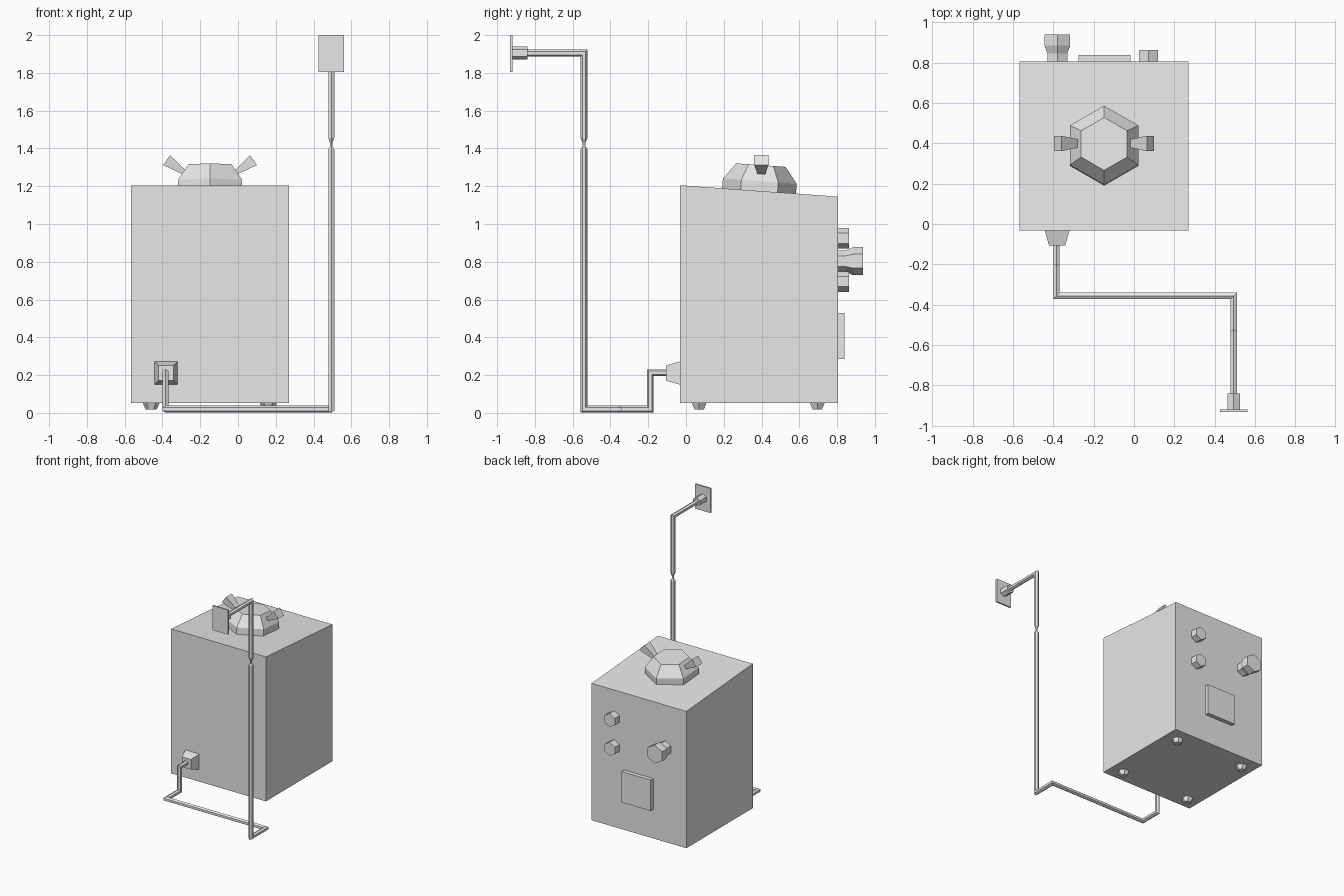
import bpy, bmesh, math
from mathutils import Matrix, Vector

if "Cube" in bpy.data.objects:
    bpy.data.objects.remove(bpy.data.objects["Cube"])

grey = bpy.data.materials.new("plain_grey")
grey.diffuse_color = (0.8, 0.8, 0.8, 1)
grey.use_nodes = True
grey.node_tree.nodes["Principled BSDF"].inputs["Base Color"].default_value = grey.diffuse_color


def make(name, rings):
    """Skin a list of equal-length vertex rings and cap both ends."""
    bm = bmesh.new()
    vs = [[bm.verts.new(p) for p in r] for r in rings]
    n = len(vs[0])
    for a, b in zip(vs, vs[1:]):
        for i in range(n):
            j = (i + 1) % n
            bm.faces.new((a[i], a[j], b[j], b[i]))
    bm.faces.new(vs[0])
    bm.faces.new(vs[-1])
    bmesh.ops.recalc_face_normals(bm, faces=bm.faces)
    me = bpy.data.meshes.new(name)
    bm.to_mesh(me)
    bm.free()
    me.materials.append(grey)
    ob = bpy.data.objects.new(name, me)
    bpy.context.collection.objects.link(ob)
    return ob


def loft(name, origin, rot, sections, n=6, start=90):
    """Sections are (height, half_x, half_y) along the rotated local z axis."""
    m = Matrix.Translation(origin) @ rot
    k = math.sqrt(2) if n == 4 else 1
    rings = []
    for h, rx, ry in sections:
        angs = [math.radians(start) + math.tau * i / n for i in range(n)]
        rings.append([m @ Vector((k * rx * math.cos(a), k * ry * math.sin(a), h)) for a in angs])
    return make(name, rings)


def sweep(name, path, r, n=6):
    """Mitred pipe along straight segments; the first one runs along -y."""
    pts = [Vector(p) for p in path]
    dirs = [(b - a).normalized() for a, b in zip(pts, pts[1:])]
    ring = [pts[0] + Vector((r * math.sin(math.tau * i / n), 0, r * math.cos(math.tau * i / n)))
            for i in range(n)]
    rings = [ring]
    for i, d in enumerate(dirs):
        nrm = d + dirs[i + 1] if i + 1 < len(dirs) else d
        ring = [v + d * ((pts[i + 1] - v).dot(nrm) / d.dot(nrm)) for v in ring]
        rings.append(ring)
    return make(name, rings)


UP = Matrix.Identity(4)
BACK = Matrix.Rotation(math.radians(-90), 4, 'X')
FRONT = Matrix.Rotation(math.radians(90), 4, 'X')

# tank body with a top sloping down to the back
x0, x1, y0, y1 = -0.567, 0.27, -0.033, 0.805
tank = [[(x, y0, 0.052), (x, y1, 0.052), (x, y1, 1.145), (x, y0, 1.205)] for x in (x0, x1)]
make("tank_body", tank)

# feet
for x in (-0.46, 0.16):
    for y in (0.07, 0.695):
        loft("foot", (x, y, 0.017), UP, [(0, 0.028, 0.028), (0.036, 0.045, 0.045)], start=0)

# filler cap and its two wing handles
slope = Matrix.Rotation(-math.atan2(0.06, y1 - y0), 4, 'X')
cx = -0.148
loft("filler_cap", (cx, 0.387, 1.175), slope,
     [(-0.005, 0.196, 0.196), (0.052, 0.196, 0.196), (0.137, 0.131, 0.131)])
for s in (-1, 1):
    tilt = Matrix.Rotation(s * math.atan2(0.1, 0.07), 4, 'Y')
    loft("cap_wing", (cx + s * 0.125, 0.399, 1.265), tilt,
         [(0, 0.01, 0.018), (0.128, 0.032, 0.038)], n=4, start=45)

# back fittings: flared knob, two small knobs, panel
loft("large_knob", (-0.38, 0.8, 0.803), BACK,
     [(0, 0.057, 0.057), (0.045, 0.057, 0.057), (0.085, 0.074, 0.074), (0.138, 0.074, 0.074)])
for z in (0.925, 0.695):
    loft("small_knob", (0.071, 0.8, z), BACK, [(0, 0.054, 0.054), (0.062, 0.054, 0.054)])
loft("back_panel", (-0.146, 0.8, 0.407), BACK,
     [(0, 0.129, 0.123), (0.038, 0.129, 0.123)], n=4, start=45)

# front outlet
loft("outlet", (-0.381, -0.03, 0.211), FRONT,
     [(0, 0.062, 0.062), (0.077, 0.04, 0.04)], n=4, start=45)

# lower pipe from outlet along the floor and up
px, py, pz, r = 0.494, -0.54, 0.02, 0.018
sweep("lower_pipe", [(-0.384, -0.1, 0.213), (-0.384, -0.189, 0.213), (-0.384, -0.189, pz),
                     (-0.384, -0.356, pz), (px, -0.356, pz), (px, py, pz), (px, py, 1.395)], r)
# pinched neck
loft("pipe_neck", (px, py, 1.395), UP,
     [(0, r, r), (0.015, 0.008, 0.008), (0.035, 0.008, 0.008), (0.06, r, r)])
# upper pipe to the wall fitting
sweep("upper_pipe", [(px, -0.86, 1.905), (px, py, 1.905), (px, py, 1.455)], r)
loft("wall_socket", (px, -0.84, 1.905), FRONT, [(0, 0.035, 0.035), (0.08, 0.035, 0.035)])
loft("wall_plate", (px, -0.918, 1.902), FRONT,
     [(0, 0.068, 0.098), (0.013, 0.068, 0.098)], n=4, start=45)
